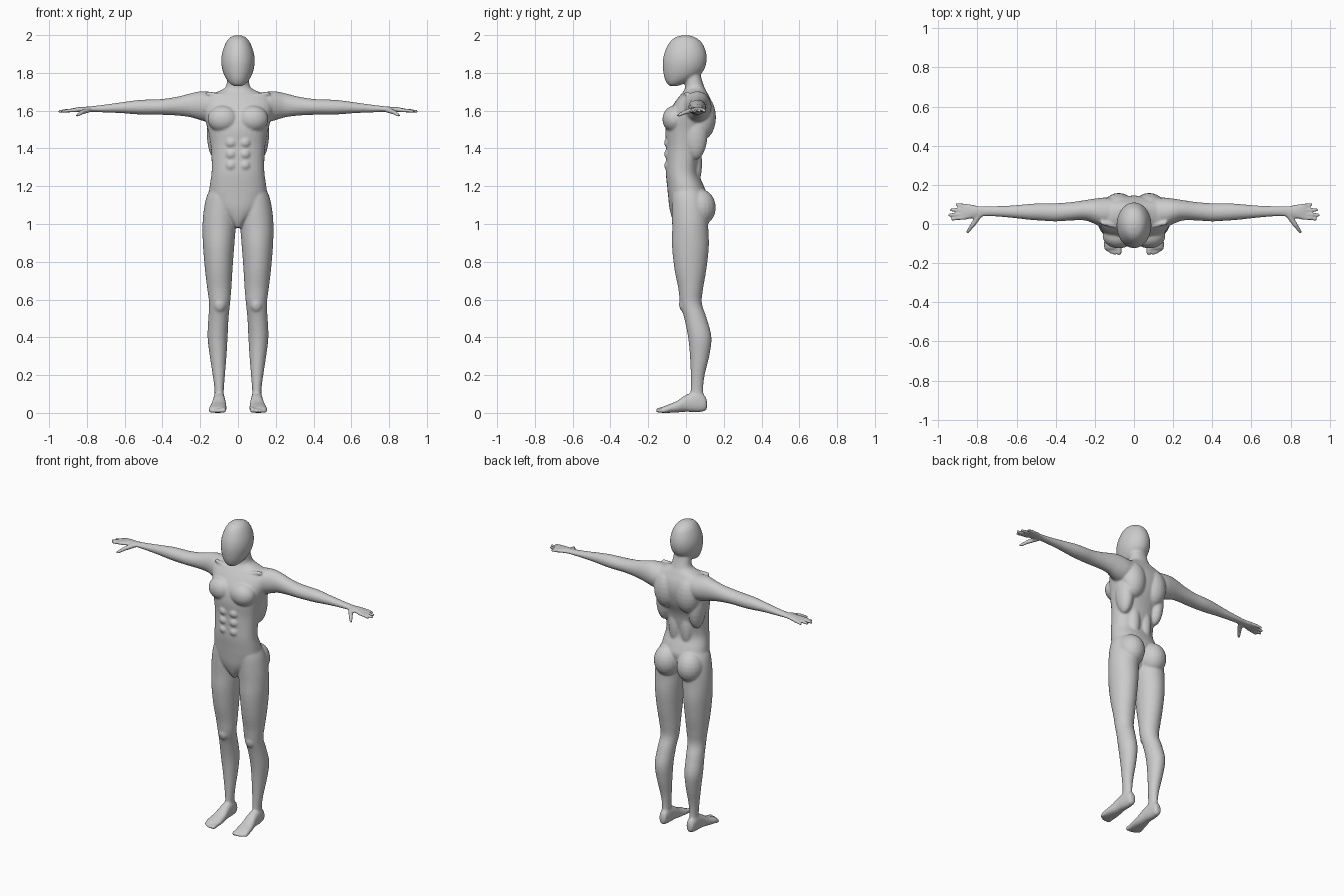
import bpy, bmesh
from math import sin, cos, tau, copysign
from mathutils import Vector

# Unit sphere used as a template for muscles and digits
tmp = bmesh.new()
bmesh.ops.create_uvsphere(tmp, u_segments=20, v_segments=12, radius=1)
tmp.verts.index_update()
BALL = [v.co.copy() for v in tmp.verts]
BALL_FACES = [[v.index for v in f.verts] for f in tmp.faces]
tmp.free()

verts, faces = [], []


def add(new_verts, new_faces):
    base = len(verts)
    verts.extend(new_verts)
    faces.extend([base + i for i in f] for f in new_faces)


def spline(rows, steps=4):
    """Smooth the key rows with a Catmull-Rom curve."""
    out = []
    for i in range(len(rows) - 1):
        quad = zip(rows[max(i - 1, 0)], rows[i], rows[i + 1], rows[min(i + 2, len(rows) - 1)])
        quad = list(quad)
        for k in range(steps):
            t = k / steps
            out.append([0.5 * (2 * b + (c - a) * t + (2 * a - 5 * b + 4 * c - d) * t * t
                               + (3 * b - a - 3 * c + d) * t ** 3) for a, b, c, d in quad])
    return out + [rows[-1]]


def loft(rows, axis, side=1, power=2.0, n=32):
    """Rows are (position on axis, a min, a max, b min, b max)."""
    pts, quads = [], []
    rings = spline(rows)
    for p, a0, a1, b0, b1 in rings:
        for k in range(n):
            c, s = cos(tau * k / n), sin(tau * k / n)
            a = (a0 + a1) / 2 + (a1 - a0) / 2 * copysign(abs(c) ** (2 / power), c)
            b = (b0 + b1) / 2 + (b1 - b0) / 2 * copysign(abs(s) ** (2 / power), s)
            x, y, z = {'x': (p, a, b), 'y': (a, p, b), 'z': (a, b, p)}[axis]
            pts.append((x * side, y, z))
    for r in range(len(rings) - 1):
        for k in range(n):
            j = (k + 1) % n
            quads.append((r * n + k, r * n + j, r * n + n + j, r * n + n + k))
    quads.append(range(n))
    quads.append(range(len(pts) - n, len(pts)))
    add(pts, quads)


def ellipsoid(x, y, z, rx, ry, rz):
    add([(x + v.x * rx, y + v.y * ry, z + v.z * rz) for v in BALL], BALL_FACES)


def digit(a, b, r0, r1, side):
    """Tapered capsule from a to b: two half balls pulled apart."""
    a, b = Vector(a), Vector(b)
    a.x *= side
    b.x *= side
    rot = (b - a).to_track_quat('Z', 'Y')
    add([tuple(b + rot @ v * r1 if v.z > -.01 else a + rot @ v * r0) for v in BALL], BALL_FACES)


def centred(rows):
    return [(z, -w, w, f, b) for z, w, f, b in rows]


# Head: egg with a forward chin (z, half width, front, back)
loft(centred([(1.999, .015, -.02, .015), (1.987, .042, -.058, .05), (1.96, .064, -.088, .084),
              (1.91, .083, -.113, .106), (1.86, .089, -.123, .109), (1.81, .081, -.121, .092),
              (1.77, .064, -.113, .05), (1.743, .042, -.1, -.01), (1.73, .02, -.085, -.05)]), 'z')

# Torso and neck
loft(centred([(.98, .015, -.05, .03), (1.02, .05, -.07, .06), (1.08, .115, -.087, .09),
              (1.15, .15, -.095, .11), (1.2, .15, -.1, .095), (1.27, .14, -.107, .068),
              (1.35, .14, -.106, .078), (1.42, .145, -.105, .093), (1.5, .16, -.11, .128),
              (1.58, .182, -.095, .145), (1.64, .188, -.062, .138), (1.68, .165, -.032, .12),
              (1.70, .11, -.015, .11), (1.725, .066, -.005, .097), (1.78, .056, -.012, .08),
              (1.84, .05, -.02, .07)]), 'z', power=2.25)

LEG = [(1.2, .03, .14, -.07, .07), (1.14, .012, .168, -.075, .1), (1.06, .008, .183, -.075, .115),
       (.98, .012, .188, -.073, .118), (.88, .02, .185, -.074, .121), (.76, .029, .175, -.061, .108),
       (.66, .035, .163, -.041, .091), (.58, .042, .153, -.031, .084), (.5, .05, .157, -.009, .11),
       (.4, .055, .161, .011, .135), (.3, .061, .149, .021, .123), (.2, .069, .134, .025, .099),
       (.12, .075, .124, .024, .091), (.05, .075, .125, .02, .1)]
FOOT = [(.111, .085, .112, .025, .06), (.1, .075, .123, .01, .09), (.06, .07, .13, .004, .115),
        (.0, .065, .135, .006, .095), (-.05, .061, .146, .002, .062), (-.1, .06, .154, 0, .042),
        (-.128, .065, .15, 0, .03)]
ARM = [(.08, .0, .13, 1.55, 1.69), (.15, -.02, .135, 1.54, 1.7), (.2, .0, .13, 1.55, 1.702),
       (.25, .018, .122, 1.565, 1.692), (.32, .018, .112, 1.574, 1.674), (.4, .013, .106, 1.578, 1.662),
       (.47, .017, .106, 1.578, 1.659), (.53, .021, .103, 1.58, 1.656), (.62, .031, .095, 1.587, 1.644),
       (.72, .039, .091, 1.591, 1.63), (.79, .038, .092, 1.594, 1.622), (.83, .028, .1, 1.592, 1.62),
       (.865, .021, .105, 1.592, 1.615), (.882, .028, .1, 1.595, 1.61)]
# Muscles on one side: centre, then radii
MUSCLES = [(.078, -.06, 1.555, .083, .065, .072),   # chest
           (.078, .085, 1.565, .08, .074, .12),     # upper back
           (.115, .05, 1.48, .05, .065, .14),       # side of back
           (.042, .05, 1.32, .04, .035, .12),       # lower back
           (.083, .068, 1.087, .083, .09, .1),      # buttock
           (.097, -.005, .575, .035, .032, .045)]   # kneecap
MUSCLES += [(.036, -.086, z, .033, .03, .031) for z in (1.43, 1.37, 1.31)]  # abdominals

for s in (1, -1):
    loft(LEG, 'z', s)
    loft(FOOT, 'y', s, 2.3)
    loft(ARM, 'x', s)
    for x, *rest in MUSCLES:
        ellipsoid(x * s, *rest)
    # Collarbone
    digit((.025, -.025, 1.672), (.16, .005, 1.69), .011, .011, s)
    # Fingers and thumb
    for y0, x1, y1 in ((.033, .928, .025), (.053, .945, .046), (.073, .935, .072), (.093, .905, .1)):
        digit((.86, y0, 1.603), (x1, y1, 1.597), .0115, .0085, s)
    digit((.79, .045, 1.605), (.825, -.005, 1.592), .016, .013, s)
    digit((.825, -.005, 1.592), (.85, -.04, 1.575), .013, .009, s)
    # Toes
    for x, y, r in ((.077, -.146, .014), (.099, -.148, .011), (.116, -.142, .0105),
                    (.131, -.134, .01), (.144, -.124, .01)):
        digit((x, -.1, r + .006), (x, y, r), r * 1.1, r, s)

mesh = bpy.data.meshes.new("body")
mesh.from_pydata(verts, [], faces)
bm = bmesh.new()
bm.from_mesh(mesh)
bmesh.ops.recalc_face_normals(bm, faces=bm.faces[:])
bm.to_mesh(mesh)
bm.free()
body = bpy.data.objects.new("body", mesh)
bpy.context.collection.objects.link(body)

# Fuse all parts into one smooth skin
fuse = body.modifiers.new("fuse", 'REMESH')
fuse.mode = 'VOXEL'
fuse.voxel_size = .006
fuse.use_smooth_shade = True
soften = body.modifiers.new("soften", 'SMOOTH')
soften.factor = .5
soften.iterations = 7
